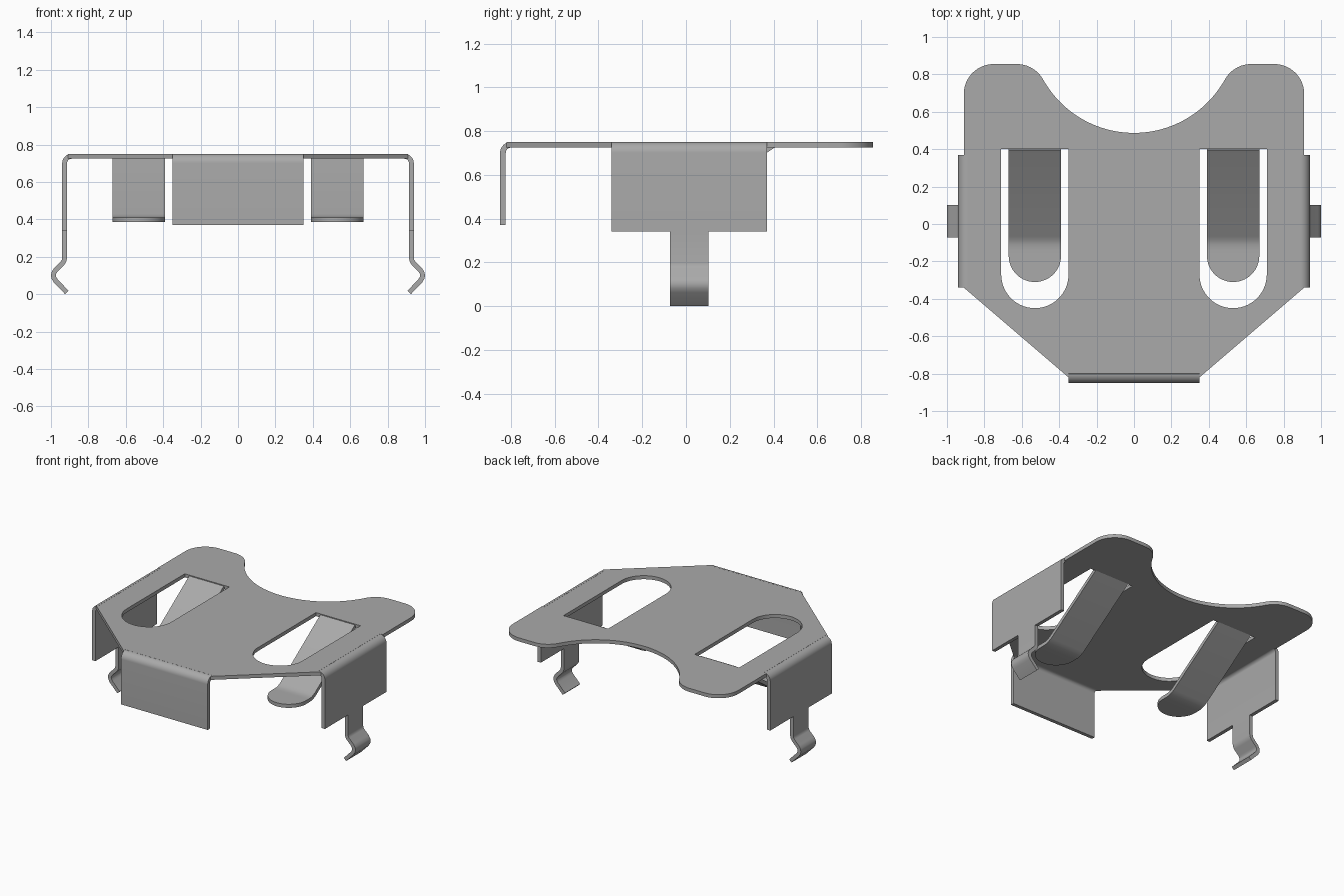
import bpy, bmesh, math
from mathutils import Vector

if "Cube" in bpy.data.objects:
    bpy.data.objects.remove(bpy.data.objects["Cube"])

T = 0.026                 # sheet thickness
TOP = 0.75                # upper face of the plate
MID = TOP - T / 2

steel = bpy.data.materials.new("grey_steel")
steel.use_nodes = True
COLOUR = (0.4, 0.4, 0.4, 1)
steel.diffuse_color = COLOUR
steel.node_tree.nodes["Principled BSDF"].inputs["Base Color"].default_value = COLOUR


def finish(name, bm):
    bmesh.ops.recalc_face_normals(bm, faces=bm.faces)
    me = bpy.data.meshes.new(name)
    bm.to_mesh(me)
    bm.free()
    me.materials.append(steel)
    ob = bpy.data.objects.new(name, me)
    bpy.context.collection.objects.link(ob)
    bpy.ops.object.select_all(action='DESELECT')
    ob.select_set(True)
    bpy.context.view_layer.objects.active = ob
    bpy.ops.object.shade_smooth_by_angle(angle=math.radians(30))
    return ob


def arc(cx, cy, r, a0, a1, n=16):
    return [(cx + r * math.cos(math.radians(a0 + (a1 - a0) * i / n)),
             cy + r * math.sin(math.radians(a0 + (a1 - a0) * i / n)))
            for i in range(n + 1)]


def bent_strip(name, path, widths, place):
    """Sheet metal strip: centre line (u, z) with a half width per point."""
    pts = [Vector(p) for p in path]
    bm = bmesh.new()
    rows = []
    for i, p in enumerate(pts):
        a = (p - pts[i - 1]).normalized() if i else (pts[1] - p).normalized()
        b = (pts[i + 1] - p).normalized() if i < len(pts) - 1 else a
        t = (a + b).normalized()
        off = Vector((-t.y, t.x)) * (T / 2 / max(t.dot(a), 0.5))
        w = widths[i]
        corners = [(p + off, -w), (p + off, w), (p - off, w), (p - off, -w)]
        rows.append([bm.verts.new(place(q.x, v, q.y)) for q, v in corners])
    for r0, r1 in zip(rows, rows[1:]):
        for k in range(4):
            m = (k + 1) % 4
            bm.faces.new((r0[k], r0[m], r1[m], r1[k]))
    bm.faces.new(rows[0])
    bm.faces.new(rows[-1])
    return finish(name, bm)


# Top plate: half outline from the front tab round to the middle of the back notch
half = [(0.35, -0.80), (0.35, -0.82), (0.91, -0.34), (0.89, -0.34), (0.89, 0.37), (0.91, 0.37)]
half += arc(0.75, 0.695, 0.16, 0, 90)
half += arc(0.626, 0.695, 0.16, 90, 151)
half += arc(0, 1.043, 0.556, -29.1, -90, 24)[1:]
outline = half + [(-x, y) for x, y in half[-2::-1]]
slot = [(0.71, 0.40), (0.35, 0.40)] + arc(0.53, -0.27, 0.18, 180, 360, 28)

bm = bmesh.new()
edges = []
for loop in (outline, slot, [(-x, y) for x, y in slot]):
    vs = [bm.verts.new((x, y, TOP - T)) for x, y in loop]
    edges += [bm.edges.new((vs[i - 1], vs[i])) for i in range(len(vs))]
bmesh.ops.triangle_fill(bm, use_beauty=True, use_dissolve=False, edges=edges)
new = bmesh.ops.extrude_face_region(bm, geom=bm.faces[:])["geom"]
bmesh.ops.translate(bm, vec=(0, 0, T), verts=[g for g in new if isinstance(g, bmesh.types.BMVert)])
finish("top_plate", bm)


def bend(edge):
    """Quarter turn from the plate down to a wall whose outer face is at edge."""
    return arc(edge - 0.05, TOP - 0.05, 0.05 - T / 2, 90, 0, 10)


# Front tab
path = bend(0.85) + [(0.85 - T / 2, 0.37)]
bent_strip("front_tab", path, [0.35] * len(path), lambda u, v, z: (v, -u, z))

# Tongue: slope, soft bend, flat rounded end
tongue = [(0.40, MID), (-0.06, 0.419), (-0.085, 0.406), (-0.11, 0.399), (-0.14, 0.398)]
tongue_w = [0.14] * len(tongue)
for i in range(15):
    a = math.radians(89 * i / 14)
    tongue.append((-0.17 - 0.14 * math.sin(a), 0.398))
    tongue_w.append(0.14 * math.cos(a))

# Clip: narrow leg with an outward snap bump
wall = 0.94 - T / 2
leg = [(wall, 0.34), (wall, 0.195), (0.930, 0.179), (0.938, 0.166), (0.974, 0.130),
       (0.984, 0.114), (0.987, 0.100), (0.984, 0.086), (0.974, 0.070), (0.915, 0.009)]
side_path = bend(0.94) + [(wall, 0.34)]

for side, s in (("left", 1), ("right", -1)):
    def outward(u, v, z, s=s):
        return (s * u, 0.015 + v, z)
    bent_strip(side + "_side_flap", side_path, [0.355] * len(side_path), outward)
    bent_strip(side + "_clip_leg", leg, [0.0875] * len(leg), outward)
    bent_strip(side + "_spring_tongue", tongue, tongue_w,
               lambda u, v, z, s=s: (s * 0.53 + v, u, z))
